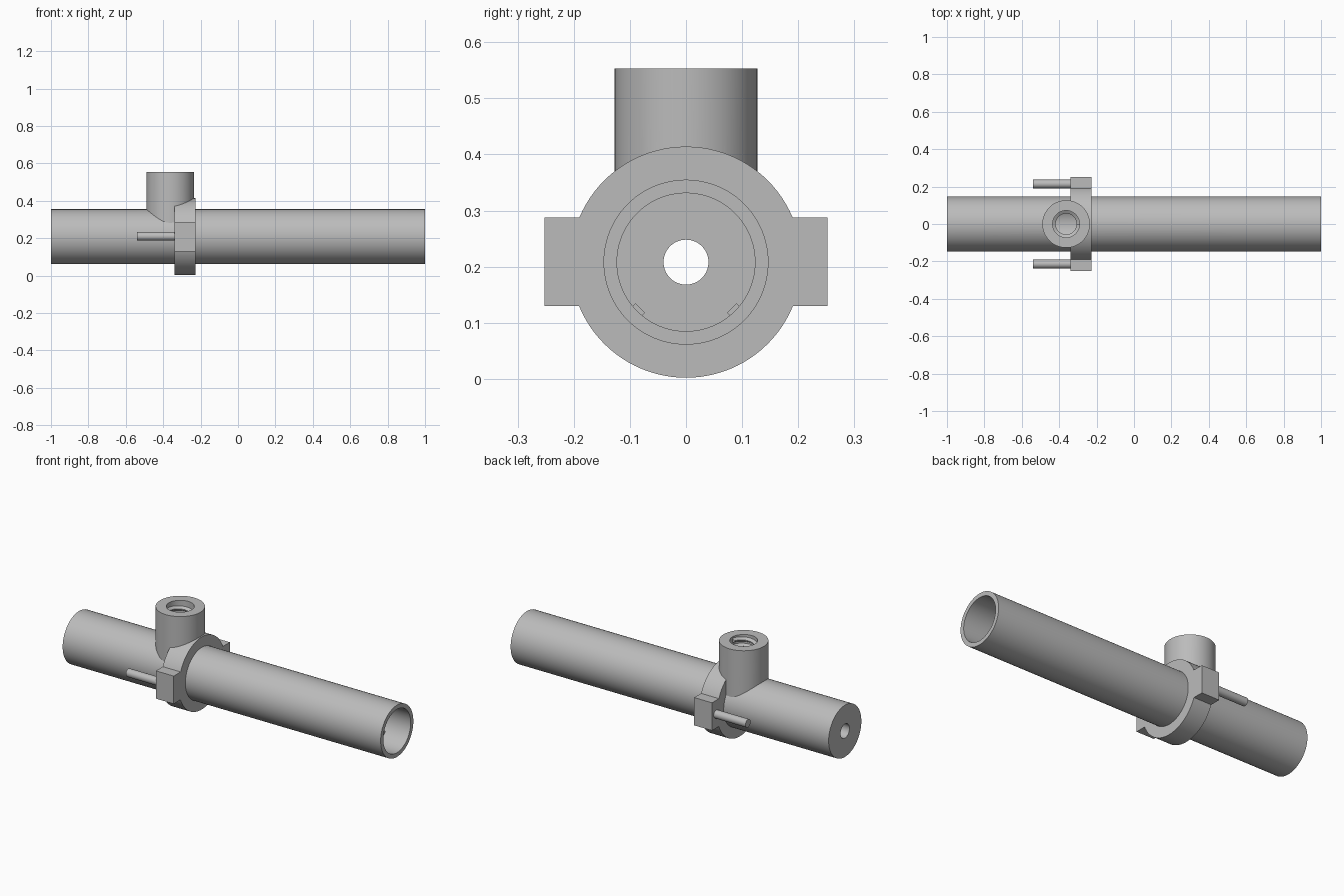
import bpy, bmesh, math
from mathutils import Matrix, Vector

old = bpy.data.objects.get("Cube")
if old:
    bpy.data.objects.remove(old, do_unlink=True)

AXIS_Z = 0.208
PORT_X, PORT_TOP = -0.363, 0.553

grey = bpy.data.materials.new("plain grey")
grey.use_nodes = True
grey.diffuse_color = (0.5, 0.5, 0.5, 1)
grey.node_tree.nodes["Principled BSDF"].inputs["Base Color"].default_value = (0.5, 0.5, 0.5, 1)


def finish(name, bm):
    bmesh.ops.recalc_face_normals(bm, faces=bm.faces)
    mesh = bpy.data.meshes.new(name)
    bm.to_mesh(mesh)
    bm.free()
    mesh.materials.append(grey)
    ob = bpy.data.objects.new(name, mesh)
    bpy.context.collection.objects.link(ob)
    return ob


def lathe_x(name, profile, segments=96):
    """Revolve a closed (x, radius) outline about the pipe axis."""
    bm = bmesh.new()
    rings = []
    for i in range(segments):
        a = 2 * math.pi * i / segments
        rings.append([bm.verts.new((x, r * math.cos(a), AXIS_Z + r * math.sin(a)))
                      for x, r in profile])
    n = len(profile)
    for i in range(segments):
        a, b = rings[i], rings[(i + 1) % segments]
        for j in range(n):
            k = (j + 1) % n
            bm.faces.new((a[j], a[k], b[k], b[j]))
    return finish(name, bm)


def cylinder(name, start, end, radius, segments=96):
    start, end = Vector(start), Vector(end)
    d = end - start
    m = Matrix.Translation((start + end) / 2) @ d.to_track_quat('Z', 'Y').to_matrix().to_4x4()
    bm = bmesh.new()
    bmesh.ops.create_cone(bm, cap_ends=True, segments=segments, radius1=radius,
                          radius2=radius, depth=d.length, matrix=m)
    return finish(name, bm)


def box(name, centre, size, turn=0):
    bm = bmesh.new()
    m = (Matrix.Translation(centre) @ Matrix.Rotation(turn, 4, 'X')
         @ Matrix.Diagonal((*size, 1)))
    bmesh.ops.create_cube(bm, size=1, matrix=m)
    return finish(name, bm)


def cut(ob, cutter):
    mod = ob.modifiers.new("cut", 'BOOLEAN')
    mod.operation, mod.solver, mod.object = 'DIFFERENCE', 'EXACT', cutter
    bpy.context.view_layer.objects.active = ob
    bpy.ops.object.modifier_apply(modifier=mod.name)


# Main pipe: open at the right, closed at the left with a small central hole
pipe = lathe_x("pipe", [(-1, 0.04), (-1, 0.147), (1, 0.147), (1, 0.123),
                        (-0.92, 0.123), (-0.92, 0.04)])

# Collar around the pipe
collar = lathe_x("collar", [(-0.34, 0.14), (-0.34, 0.206), (-0.228, 0.206), (-0.228, 0.14)])

# Upright port, saddled onto the pipe
port = cylinder("port", (PORT_X, 0, 0.25), (PORT_X, 0, PORT_TOP), 0.127)
saddle = cylinder("saddle_cutter", (-0.8, 0, AXIS_Z), (0.2, 0, AXIS_Z), 0.14)
bore = cylinder("bore_cutter", (PORT_X, 0, AXIS_Z), (PORT_X, 0, 0.7), 0.072, 64)
cut(port, saddle)
for part in (port, pipe, collar):
    cut(part, bore)
for cutter in (saddle, bore):
    bpy.data.objects.remove(cutter, do_unlink=True)

# Screw thread inside the port
bm = bmesh.new()
turns, steps, pitch = 5, 40, 0.036
last = None
for i in range(turns * steps + 1):
    a = 2 * math.pi * i / steps
    z = 0.352 + pitch * i / steps
    tri = [bm.verts.new((PORT_X + r * math.cos(a), r * math.sin(a), z + h))
           for r, h in ((0.074, -0.014), (0.056, -0.003), (0.056, 0.003), (0.074, 0.014))]
    if last:
        for j in range(4):
            k = (j + 1) % 4
            bm.faces.new((last[j], last[k], tri[k], tri[j]))
    else:
        bm.faces.new(tri)
    last = tri
bm.faces.new(last)
thread = finish("port_thread", bm)

# Lugs, pins and inner tabs on both sides
smooth = [pipe, collar, port, thread]
for side, s in (("left", 1), ("right", -1)):
    box(side + "_lug", (-0.284, s * 0.202, 0.209), (0.112, 0.1, 0.158))
    smooth.append(cylinder(side + "_pin", (-0.54, s * 0.214, 0.21),
                           (-0.33, s * 0.214, 0.21), 0.023, 32))
    box(side + "_inner_tab", (0.83, s * 0.085, 0.123), (0.06, 0.024, 0.01), s * math.pi / 4)

# Smooth round walls, crisp edges
bpy.ops.object.select_all(action='DESELECT')
for ob in smooth:
    ob.select_set(True)
bpy.context.view_layer.objects.active = pipe
bpy.ops.object.shade_smooth_by_angle(angle=math.radians(30))
